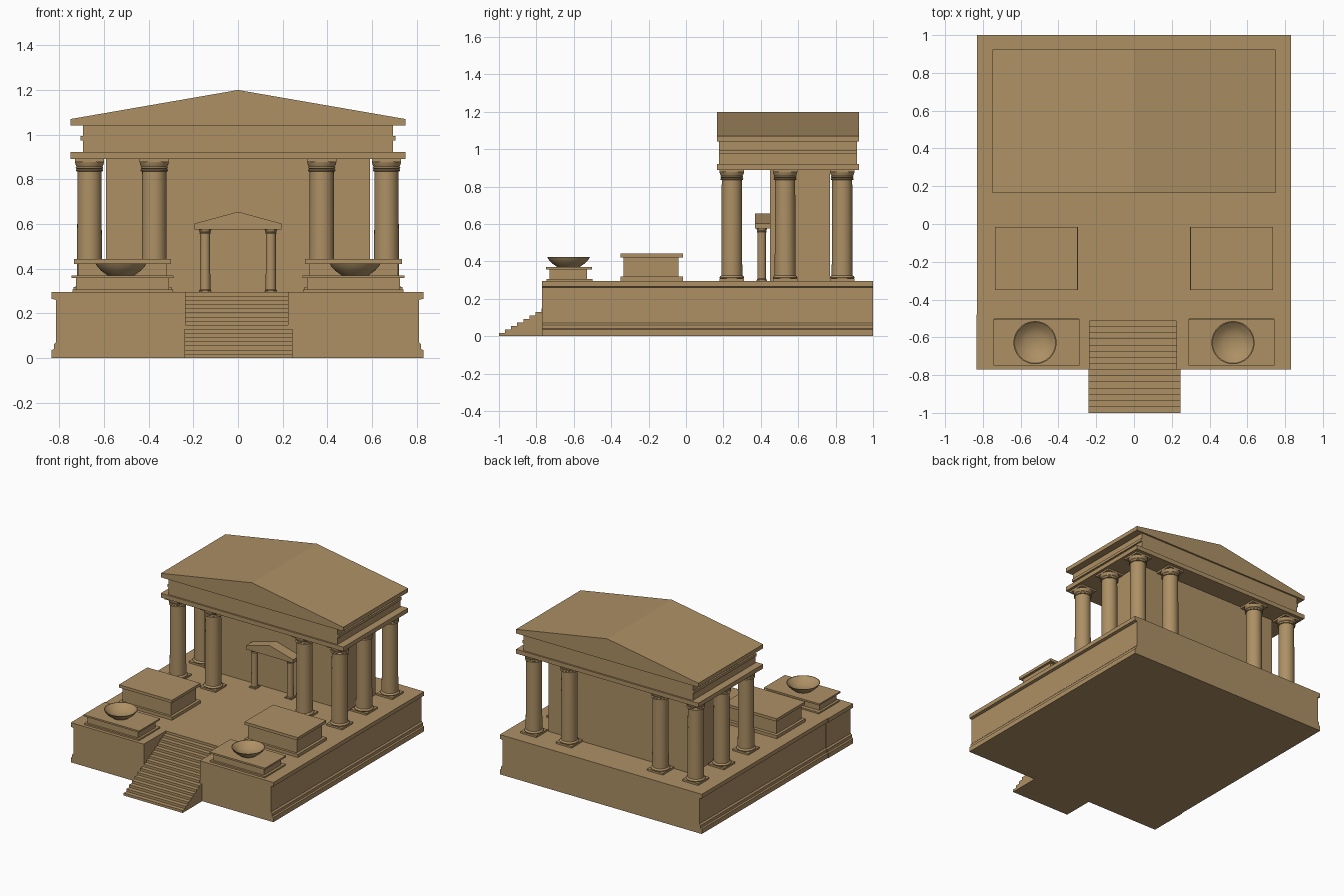
import bpy, bmesh, math

if "Cube" in bpy.data.objects:
    bpy.data.objects.remove(bpy.data.objects["Cube"])

stone = bpy.data.materials.new("sandstone")
stone.diffuse_color = (0.42, 0.28, 0.13, 1)
stone.use_nodes = True
stone.node_tree.nodes["Principled BSDF"].inputs["Base Color"].default_value = stone.diffuse_color


def finish(bm, name, smooth=False):
    bmesh.ops.recalc_face_normals(bm, faces=bm.faces)
    me = bpy.data.meshes.new(name)
    bm.to_mesh(me)
    bm.free()
    ob = bpy.data.objects.new(name, me)
    bpy.context.collection.objects.link(ob)
    me.materials.append(stone)
    if smooth:
        bpy.ops.object.select_all(action='DESELECT')
        ob.select_set(True)
        bpy.context.view_layer.objects.active = ob
        bpy.ops.object.shade_smooth_by_angle(angle=math.radians(35))
    return ob


def prism(name, pts, a, b, axis='y'):
    """Extrude an (x, z) outline along y, or a (y, z) outline along x."""
    bm = bmesh.new()
    place = (lambda p: (p[0], a, p[1])) if axis == 'y' else (lambda p: (a, p[0], p[1]))
    face = bm.faces.new([bm.verts.new(place(p)) for p in pts])
    ext = bmesh.ops.extrude_face_region(bm, geom=[face])
    moved = [v for v in ext["geom"] if isinstance(v, bmesh.types.BMVert)]
    bmesh.ops.translate(bm, verts=moved, vec=(0, b - a, 0) if axis == 'y' else (b - a, 0, 0))
    return finish(bm, name)


def box(name, x0, x1, y0, y1, z0, z1):
    return prism(name, [(x0, z0), (x1, z0), (x1, z1), (x0, z1)], y0, y1)


def lathe(name, profile, x, y, segs=32):
    bm = bmesh.new()
    vs = [bm.verts.new((r, 0, z)) for r, z in profile]
    es = [bm.edges.new(pair) for pair in zip(vs, vs[1:])]
    bmesh.ops.spin(bm, geom=vs + es, cent=(0, 0, 0), axis=(0, 0, 1),
                   angle=2 * math.pi, steps=segs)
    bmesh.ops.remove_doubles(bm, verts=bm.verts, dist=1e-5)
    bmesh.ops.translate(bm, verts=bm.verts, vec=(x, y, 0))
    return finish(bm, name, True)


def column(name, x, y, z0, z1, r, plinth):
    """Square plinth and abacus with a turned shaft between them."""
    h = plinth * 0.2
    box(name + "_plinth", x - plinth, x + plinth, y - plinth, y + plinth, z0, z0 + h)
    box(name + "_abacus", x - plinth, x + plinth, y - plinth, y + plinth, z1 - h, z1)
    b, t = z0 + h, z1 - h
    lathe(name + "_shaft", [
        (0, b), (r * 1.12, b), (r * 1.18, b + r * .12), (r * 1.1, b + r * .25), (r, b + r * .3),
        (r * .96, t - r * .75), (r * 1.08, t - r * .72), (r * 1.1, t - r * .62),
        (r * 1.0, t - r * .55), (r * 1.1, t - r * .45), (r * 1.03, t - r * .36),
        (r * 1.12, t - r * .18), (r * 1.17, t), (0, t)], x, y)


# Podium with a moulded side profile, notched at the front for the stairs
TOP = 0.295
side = [(.83, 0), (.83, .035), (.82, .04), (.82, .06), (.81, .07),
        (.81, .26), (.83, .265), (.83, TOP)]
mirrored = [(-x, z) for x, z in reversed(side)]
prism("podium_rear", side + mirrored, -.48, 1.0)
prism("podium_front_right", side + [(.225, TOP), (.225, 0)], -.77, -.48)
prism("podium_front_left", [(x - .005, z) for x, z in mirrored] + [(-.235, 0), (-.235, TOP)],
      -.77, -.48)

# Stairs
N = 16
steps = [(-1.0, 0)]
for i in range(N):
    y, z = -1.0 + .52 * i / N, TOP * (i + 1) / N
    steps += [(y, z), (y + .52 / N, z)]
steps.append((-.48, 0))
k = 15   # outline index where the stairs meet the podium front
prism("stairs_outer", steps[:k] + [(-.77, steps[k - 1][1]), (-.77, 0)], -.24, .245, 'x')
prism("stairs_inner", steps, -.235, .225, 'x')

# Altars, bowl pedestals and bowls, left and right
for s, tag in ((-1, "left"), (1, "right")):
    cx = s * .517
    box("altar_base_" + tag, cx - .22, cx + .22, -.35, -.015, TOP, .318)
    box("altar_body_" + tag, cx - .2, cx + .2, -.333, -.04, .318, .422)
    box("altar_top_" + tag, cx - .218, cx + .218, -.35, -.015, .422, .443)
    box("pedestal_base_" + tag, cx - .225, cx + .225, -.745, -.5, TOP, .306)
    box("pedestal_body_" + tag, cx - .208, cx + .208, -.73, -.53, .306, .358)
    box("pedestal_top_" + tag, cx - .228, cx + .228, -.748, -.502, .358, .37)
    lathe("bowl_" + tag, [(0, .37), (.06, .37), (.088, .39), (.105, .408), (.114, .423),
                          (.109, .423), (.085, .402), (.055, .385), (0, .377)],
          s * .524, -.628, 40)

# Temple chamber
box("chamber", -.59, .59, .45, .77, TOP, .892)

# Colonnade: four in front, four behind, one on each side
spots = [(x, y) for y in (.245, .835) for x in (.375, .665)] + [(.665, .53)]
for i, (x, y) in enumerate(spots):
    for s, tag in ((-1, "left"), (1, "right")):
        column(f"column_{tag}_{i}", s * x, y, TOP, .89, .056, .065)

# Entablature and gabled roof
box("architrave", -.75, .75, .165, .925, .89, .922)
box("frieze", -.695, .695, .177, .913, .922, 1.04)
box("frieze_band", -.705, .705, .177, .913, .975, .995)
prism("roof", [(-.75, 1.04), (.75, 1.04), (.75, 1.07), (0, 1.2), (-.75, 1.07)], .165, .925)

# Doorway porch
for s, tag in ((-1, "left"), (1, "right")):
    column("porch_column_" + tag, s * .147, .405, TOP, .578, .023, .028)
prism("porch_pediment", [(-.195, .576), (.195, .576), (.195, .602), (0, .655), (-.195, .602)],
      .37, .455)
